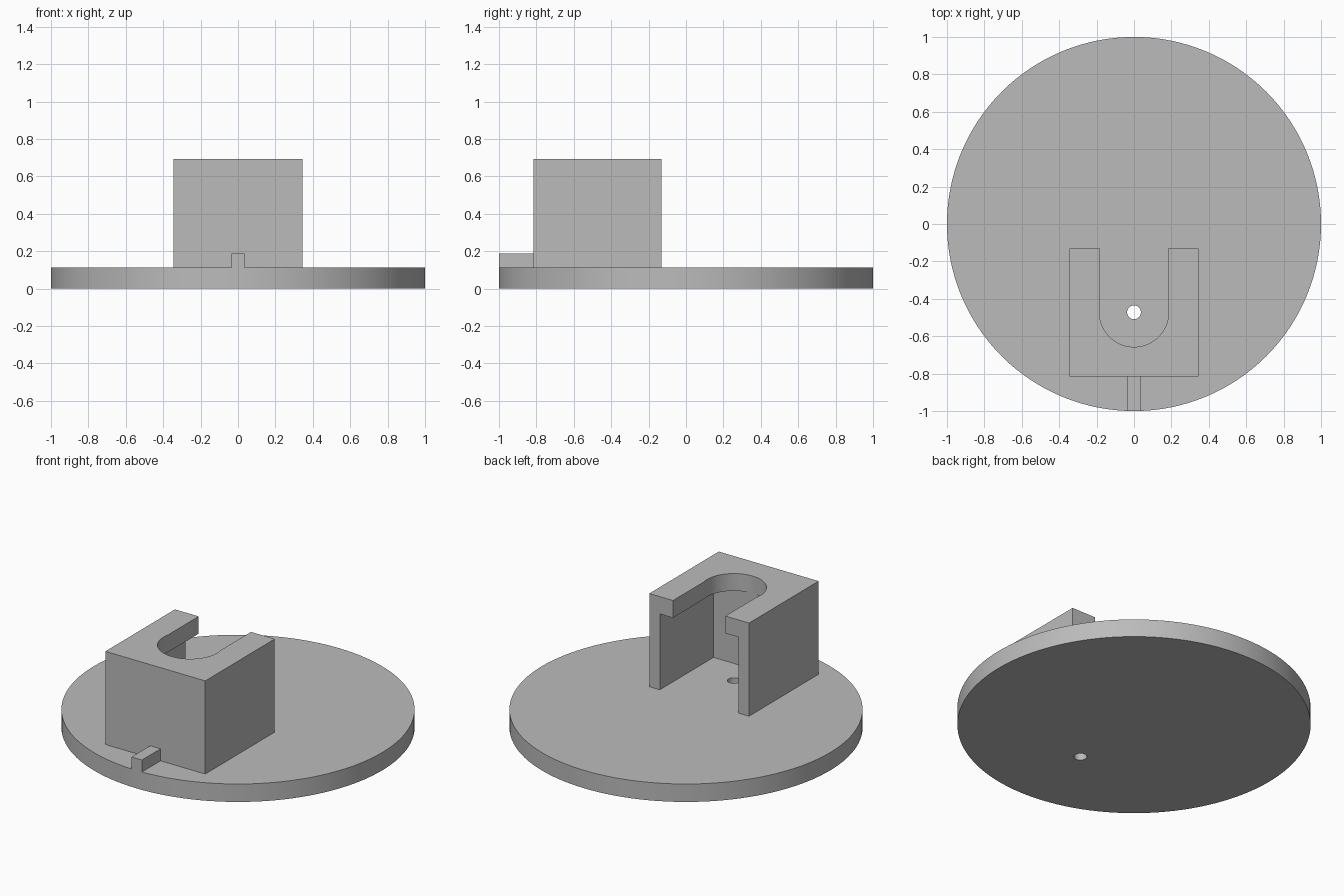
import bpy
import bmesh
from mathutils import Matrix
from math import radians

old = bpy.data.objects.get("Cube")
if old:
    bpy.data.objects.remove(old, do_unlink=True)

grey = bpy.data.materials.new("plain grey")
grey.use_nodes = True
colour = (0.5, 0.5, 0.5, 1)
grey.diffuse_color = colour
grey.node_tree.nodes["Principled BSDF"].inputs["Base Color"].default_value = colour


def add_object(name, bm):
    mesh = bpy.data.meshes.new(name)
    bm.to_mesh(mesh)
    bm.free()
    mesh.materials.append(grey)
    obj = bpy.data.objects.new(name, mesh)
    bpy.context.collection.objects.link(obj)
    return obj


def box(name, x, y, z):
    """Box from (min, max) pairs."""
    bm = bmesh.new()
    bmesh.ops.create_cube(bm, size=1)
    for v in bm.verts:
        v.co = [mid[0] if c < 0 else mid[1] for c, mid in zip(v.co, (x, y, z))]
    return add_object(name, bm)


def cylinder(name, radius, y, z, sides):
    bm = bmesh.new()
    bmesh.ops.create_cone(bm, cap_ends=True, segments=sides, radius1=radius,
                          radius2=radius, depth=z[1] - z[0],
                          matrix=Matrix.Translation((0, y, sum(z) / 2)))
    return add_object(name, bm)


def combine(obj, other, operation="DIFFERENCE"):
    """Apply a boolean and discard the helper."""
    mod = obj.modifiers.new("cut", "BOOLEAN")
    mod.operation = operation
    mod.solver = "EXACT"
    mod.object = other
    bpy.context.view_layer.objects.active = obj
    bpy.ops.object.modifier_apply(modifier=mod.name)
    bpy.data.objects.remove(other, do_unlink=True)


floor, top, hole_y = 0.112, 0.694, -0.472

# Round base with a small through hole
base = cylinder("round_base", 1, 0, (0, floor), 128)
combine(base, cylinder("hole_cutter", 0.037, hole_y, (-0.1, 0.3), 48))

# Hollow housing, open at the back, with a keyhole-ended slot in its lid
housing = box("housing", (-0.345, 0.345), (-0.816, -0.13), (floor, top))
combine(housing, box("cavity_cutter", (-0.272, 0.272), (-0.66, 0.1), (0, top - 0.108)))
combine(housing, box("slot_cutter", (-0.181, 0.181), (hole_y, 0.1), (0.4, 1)))
combine(housing, cylinder("round_cutter", 0.185, hole_y, (0.4, 1), 96))

# Pointer rib at the front, trimmed to the rim of the base
rib = box("pointer_rib", (-0.036, 0.036), (-1.1, -0.81), (floor, 0.187))
combine(rib, cylinder("rim_trimmer", 1, 0, (0, 0.4), 128), "INTERSECT")

# Smooth curved walls, sharp corners
for obj in (base, housing, rib):
    bpy.ops.object.select_all(action="DESELECT")
    obj.select_set(True)
    bpy.context.view_layer.objects.active = obj
    bpy.ops.object.shade_smooth_by_angle(angle=radians(30))
